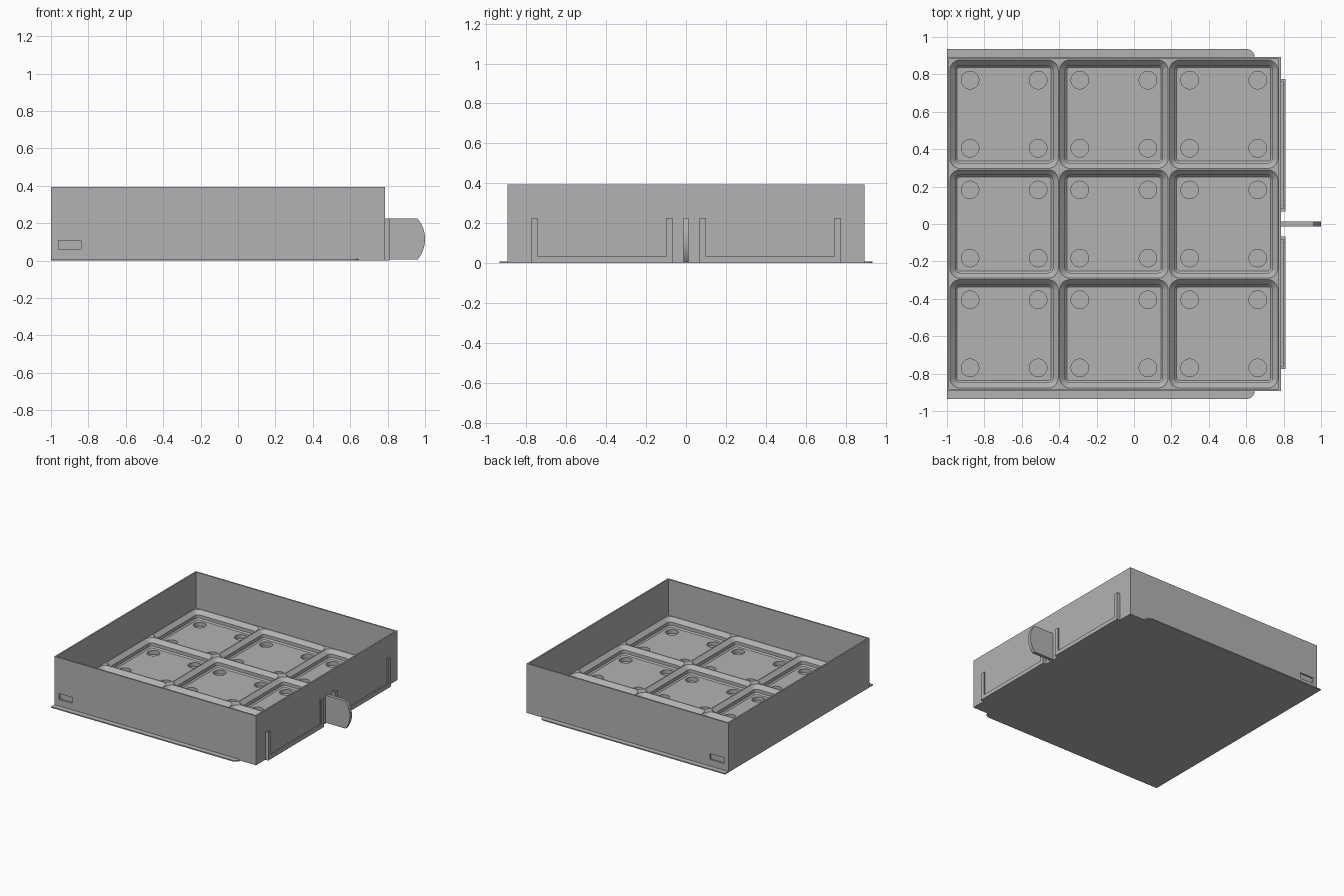
import bpy, bmesh, math
from mathutils import Vector

if "Cube" in bpy.data.objects:
    bpy.data.objects.remove(bpy.data.objects["Cube"], do_unlink=True)

grey = bpy.data.materials.new("plain grey")
grey.use_nodes = True
COLOUR = (0.45, 0.45, 0.45, 1)
grey.diffuse_color = COLOUR
grey.node_tree.nodes["Principled BSDF"].inputs["Base Color"].default_value = COLOUR

# Main sizes
LEFT, RIGHT, HALF_Y, HEIGHT = -1.0, 0.785, 0.893, 0.395
WALL, GRID_TOP, CELL_FLOOR = 0.012, 0.108, 0.043
PITCH, MID_X = 0.587, (LEFT + RIGHT) / 2
CELLS = [(MID_X + i * PITCH, j * PITCH) for i in (-1, 0, 1) for j in (-1, 0, 1)]


def finish(name, bm):
    bmesh.ops.recalc_face_normals(bm, faces=bm.faces)
    mesh = bpy.data.meshes.new(name)
    bm.to_mesh(mesh)
    bm.free()
    mesh.materials.append(grey)
    obj = bpy.data.objects.new(name, mesh)
    bpy.context.collection.objects.link(obj)
    return obj


def add_loft(bm, loops):
    """Closed solid through equally long loops of points."""
    rings = [[bm.verts.new(p) for p in loop] for loop in loops]
    n = len(rings[0])
    for a, b in zip(rings, rings[1:]):
        for i in range(n):
            k = (i + 1) % n
            bm.faces.new((a[i], a[k], b[k], b[i]))
    bm.faces.new(rings[0][::-1])
    bm.faces.new(rings[-1])


def add_box(bm, x0, x1, y0, y1, z0, z1):
    add_loft(bm, [[(x0, y0, z), (x1, y0, z), (x1, y1, z), (x0, y1, z)] for z in (z0, z1)])


def rounded_square(cx, cy, half, radius, z, steps=8):
    pts = []
    for corner, (sx, sy) in enumerate(((1, 1), (-1, 1), (-1, -1), (1, -1))):
        for s in range(steps + 1):
            a = math.pi / 2 * (corner + s / steps)
            pts.append((cx + sx * (half - radius) + radius * math.cos(a),
                        cy + sy * (half - radius) + radius * math.sin(a), z))
    return pts


def activate(obj):
    bpy.ops.object.select_all(action='DESELECT')
    obj.select_set(True)
    bpy.context.view_layer.objects.active = obj


def cut(obj, bm):
    cutter = finish("cutter", bm)
    cutter.hide_render = True
    mod = obj.modifiers.new("cut", 'BOOLEAN')
    mod.operation, mod.solver, mod.object = 'DIFFERENCE', 'EXACT', cutter
    activate(obj)
    bpy.ops.object.modifier_apply(modifier=mod.name)
    bpy.data.objects.remove(cutter, do_unlink=True)


def smooth(obj):
    activate(obj)
    bpy.ops.object.shade_smooth_by_angle(angle=math.radians(30))


# Tray block with a thin-walled interior
bm = bmesh.new()
add_box(bm, LEFT, RIGHT, -HALF_Y, HALF_Y, 0, HEIGHT)
tray = finish("tray", bm)
bm = bmesh.new()
add_box(bm, LEFT + WALL, RIGHT - WALL, WALL - HALF_Y, HALF_Y - WALL, GRID_TOP, HEIGHT + 0.1)
cut(tray, bm)

# Nine stepped pockets: chamfer, straight wall, chamfer
bm = bmesh.new()
for cx, cy in CELLS:
    profile = ((0.251, 0.016, CELL_FLOOR), (0.261, 0.026, CELL_FLOOR + 0.01),
               (0.261, 0.026, GRID_TOP - 0.029), (0.290, 0.055, GRID_TOP),
               (0.290, 0.055, GRID_TOP + 0.03))
    add_loft(bm, [rounded_square(cx, cy, *p) for p in profile])
cut(tray, bm)

# Four round holes in each pocket floor
bm = bmesh.new()
for cx, cy in CELLS:
    for sx in (-1, 1):
        for sy in (-1, 1):
            add_loft(bm, [rounded_square(cx + sx * 0.182, cy + sy * 0.182, 0.047, 0.047 - 1e-5, z)
                          for z in (0.012, CELL_FLOOR + 0.008)])
bmesh.ops.remove_doubles(bm, verts=bm.verts, dist=1e-4)
cut(tray, bm)

# Shallow notches at the rear of both sides
bm = bmesh.new()
for side in (-1, 1):
    ys = sorted((side * (HALF_Y - 0.012), side * (HALF_Y + 0.05)))
    add_box(bm, -0.96, -0.84, *ys, 0.062, 0.108)
cut(tray, bm)
smooth(tray)

# Runner flanges along the bottom, rounded at the handle end
for side, name in ((1, "left_runner"), (-1, "right_runner")):
    outer, end, r = 0.935, 0.645, 0.042
    outline = [(LEFT, HALF_Y), (LEFT, outer)]
    for s in range(9):
        a = math.pi / 2 * (1 - s / 8)
        outline.append((end - r + r * math.cos(a), outer - r + r * math.sin(a)))
    bm = bmesh.new()
    add_loft(bm, [[(x, side * y, z) for x, y in outline] for z in (0, 0.009)])
    smooth(finish(name, bm))

# Label holders: a slot behind a narrow U-shaped lip
for side, name in ((1, "left_label_holder"), (-1, "right_label_holder")):
    bm = bmesh.new()
    for x0, x1, rim in ((RIGHT, 0.799, 0.014), (0.799, 0.811, 0.032)):
        u = [(0.068, 0), (0.775, 0), (0.775, 0.225), (0.775 - rim, 0.225),
             (0.775 - rim, rim), (0.068 + rim, rim), (0.068 + rim, 0.225), (0.068, 0.225)]
        add_loft(bm, [[(x, side * y, z) for y, z in u] for x in (x0, x1)])
    finish(name, bm)

# Pull tab with a bowed outer edge
half, bulge, tab_x = 0.11, 0.04, 0.96
radius = (half ** 2 + bulge ** 2) / (2 * bulge)
sweep = math.asin(half / radius)
outline = [(RIGHT, 0.225), (RIGHT, 0.005)]
for s in range(17):
    a = sweep * (s / 8 - 1)
    outline.append((1 - radius + radius * math.cos(a), 0.115 + radius * math.sin(a)))
bm = bmesh.new()
add_loft(bm, [[(x, y, z) for x, z in outline] for y in (-0.013, 0.013)])
smooth(finish("pull_tab", bm))
